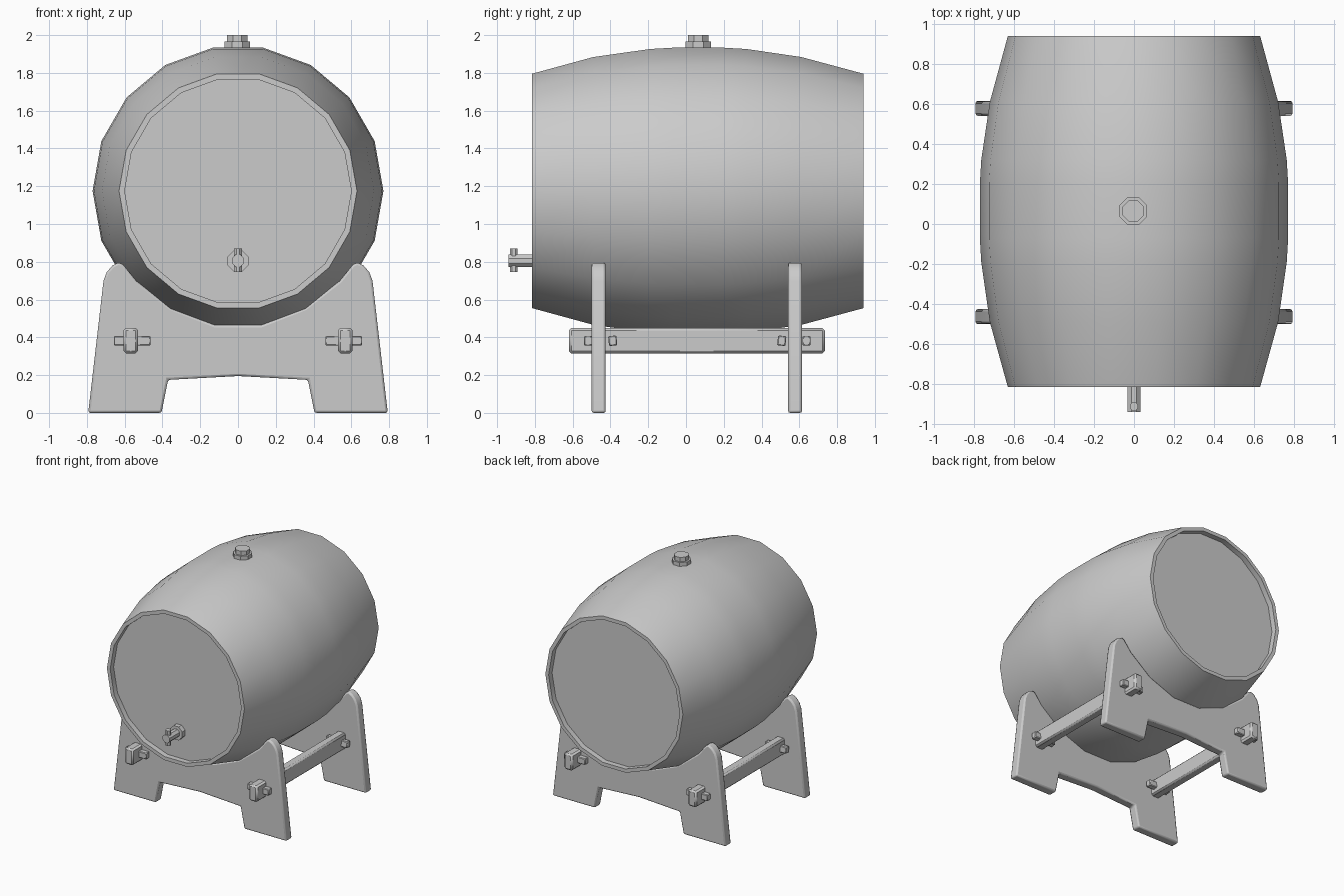
import bpy, bmesh
from math import cos, sin, pi, radians
from mathutils import Matrix

if "Cube" in bpy.data.objects:
    bpy.data.objects.remove(bpy.data.objects["Cube"])


def finish(name, bm, bevel=0.0, segments=1):
    bmesh.ops.recalc_face_normals(bm, faces=bm.faces)
    mesh = bpy.data.meshes.new(name)
    bm.to_mesh(mesh)
    bm.free()
    ob = bpy.data.objects.new(name, mesh)
    bpy.context.collection.objects.link(ob)
    if bevel:
        mod = ob.modifiers.new("Bevel", "BEVEL")
        mod.width = bevel
        mod.segments = segments
        mod.limit_method = 'ANGLE'
        mod.angle_limit = radians(40)
    bpy.ops.object.select_all(action='DESELECT')
    ob.select_set(True)
    bpy.context.view_layer.objects.active = ob
    bpy.ops.object.shade_smooth_by_angle(angle=radians(30))
    return ob


def lathe(name, profile, sides, place, turn=0.0):
    """Closed solid of (radius, height) rings; place maps local xyz to world."""
    bm = bmesh.new()
    rings = []
    for r, h in profile:
        rings.append([bm.verts.new(place(r * cos(turn + 2 * pi * i / sides),
                                         r * sin(turn + 2 * pi * i / sides), h))
                      for i in range(sides)])
    for a, b in zip(rings, rings[1:]):
        for i in range(sides):
            j = (i + 1) % sides
            bm.faces.new((a[i], a[j], b[j], b[i]))
    bm.faces.new(rings[0])
    bm.faces.new(rings[-1])
    return finish(name, bm)


def box(name, center, size, bevel, tilt=0.0):
    bm = bmesh.new()
    bmesh.ops.create_cube(bm, size=1, matrix=Matrix.Translation(center)
                          @ Matrix.Rotation(tilt, 4, 'X') @ Matrix.Diagonal((*size, 1)))
    return finish(name, bm, bevel)


# barrel body with recessed heads, lying along y
AXIS_Z = 1.175
profile = [(0.60, -0.77), (0.60, -0.815), (0.63, -0.815), (0.72, -0.49),
           (0.763, -0.19), (0.77, -0.07), (0.77, 0.20), (0.763, 0.32),
           (0.72, 0.61), (0.63, 0.94), (0.60, 0.94), (0.60, 0.895)]
lathe("barrel", profile, 18, lambda a, b, h: (a, h, AXIS_Z + b))

# bung on top
lathe("bung", [(0.074, 1.90), (0.074, 1.965), (0.058, 1.965), (0.058, 2.0)], 8,
      lambda a, b, h: (a - 0.004, b + 0.065, h), pi / 8)

# tap: flange, spout and cross handle
lathe("tap_spout", [(0.06, -0.76), (0.06, -0.81), (0.035, -0.81), (0.035, -0.94)], 8,
      lambda a, b, h: (a, h, 0.805 + b), pi / 8)
lathe("tap_handle", [(0.022, 0.745), (0.022, 0.87)], 8,
      lambda a, b, h: (a, b - 0.912, h), pi / 8)

# cradle stands, cut to the barrel curve
half = [(0, 0.195), (0.37, 0.175), (0.405, 0), (0.793, 0), (0.712, 0.70),
        (0.695, 0.745), (0.665, 0.78), (0.632, 0.797), (0.608, 0.785),
        (0.54, 0.70), (0.355, 0.555), (0.124, 0.465)]
outline = half + [(-x, z) for x, z in reversed(half) if x > 0]
for name, y0 in (("front_stand", -0.50), ("back_stand", 0.54)):
    bm = bmesh.new()
    face = bm.faces.new([bm.verts.new((x, y0, z)) for x, z in outline])
    ext = bmesh.ops.extrude_face_region(bm, geom=[face])
    bmesh.ops.translate(bm, vec=(0, 0.075, 0),
                        verts=[v for v in ext["geom"] if isinstance(v, bmesh.types.BMVert)])
    finish(name, bm, 0.012, 2)

# side rails, each locked with wedges on both faces of both stands
for side, s in (("right", 1), ("left", -1)):
    box(side + "_rail", (s * 0.568, 0.0575, 0.3825), (0.076, 1.355, 0.135), 0.013)
    for i, (y, tilt) in enumerate(((-0.518, 0), (-0.388, 0.1), (0.507, -0.1), (0.638, 0))):
        box(f"{side}_wedge_{i + 1}", (s * 0.56, y, 0.382), (0.195, 0.044, 0.052), 0.005, tilt)
